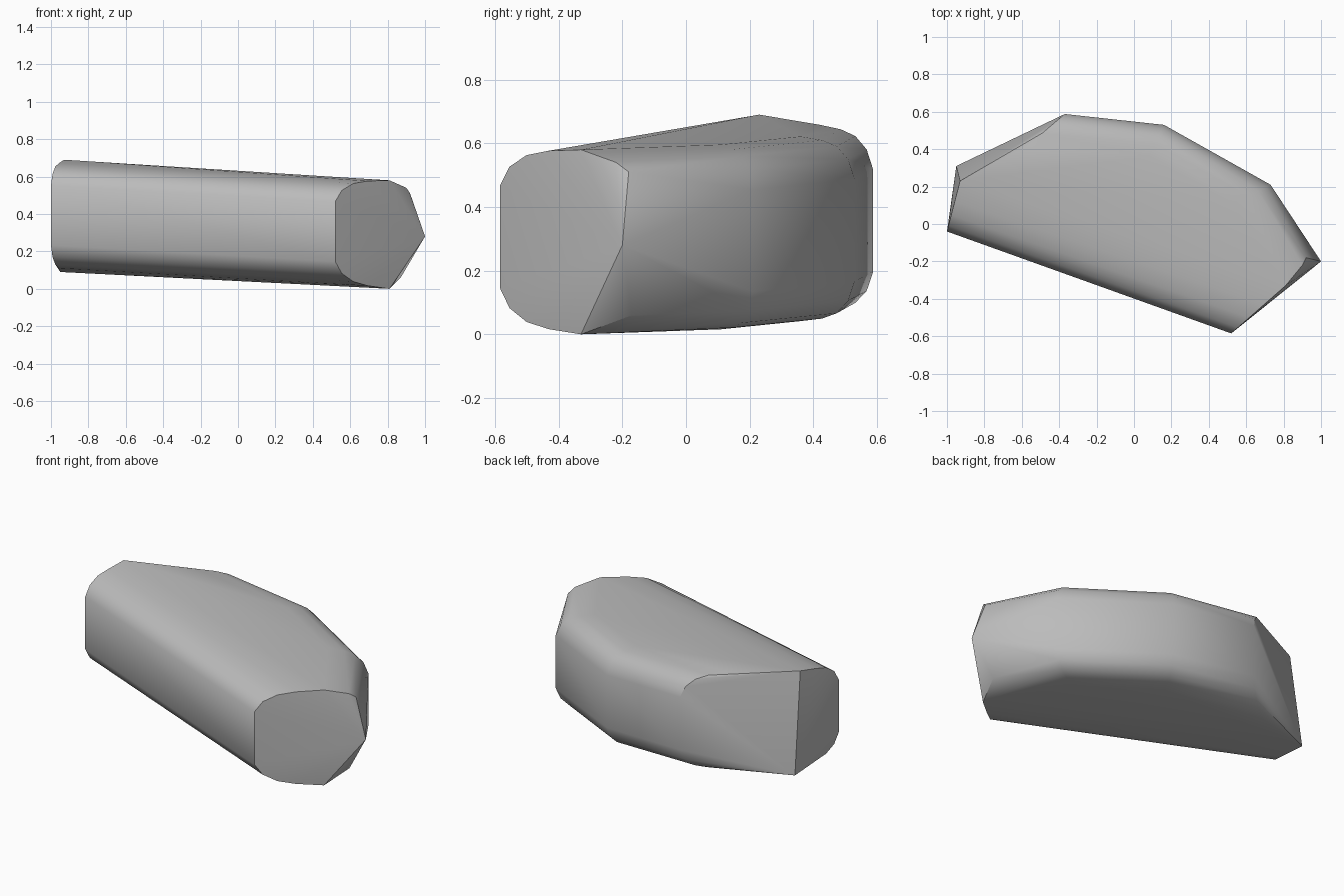
import bpy, bmesh, math

cube = bpy.data.objects.get("Cube")
if cube:
    bpy.data.objects.remove(cube, do_unlink=True)

grey = bpy.data.materials.new("plain grey")
grey.use_nodes = True
colour = (0.5, 0.5, 0.5, 1)
grey.diffuse_color = colour
grey.node_tree.nodes["Principled BSDF"].inputs["Base Color"].default_value = colour


def mid_height(x):
    """Height of the gently tilted middle plane."""
    return 0.336 - 0.057 * x


# Rounded rim: fraction of the inset, half thickness there
rim = [(0, 0.16), (0.12, 0.222), (0.33, 0.262), (0.6, 0.28), (1, 0.29)]

# Outline corners with the direction in which each rim rolls inward
corners = [
    ((-1, -0.04), (0.07, 0.27)),
    ((0.52, -0.585), (0.29, 0.255)),
    ((0.73, 0.21), (-0.2, -0.1)),
    ((0.16, 0.53), (-0.08, -0.17)),
    ((-0.37, 0.588), (-0.2, -0.17)),
]

# Pointed end and the chipped left end
points = [
    (1, -0.2, 0.28), (0.92, -0.18, 0.51), (0.9, -0.22, 0.54), (0.87, -0.17, 0.06),
    (-0.93, 0.23, 0.69), (-0.95, 0.31, 0.09),
]
for (x, y), (dx, dy) in corners:
    for t, half in rim:
        px, py = x + dx * t, y + dy * t
        for side in (-1, 1):
            points.append((px, py, max(0, mid_height(px) + side * half)))

# Faceted stone body as the hull of the rounded corners
bm = bmesh.new()
for p in points:
    bm.verts.new(p)
bmesh.ops.convex_hull(bm, input=bm.verts[:])
bmesh.ops.delete(bm, geom=[v for v in bm.verts if not v.link_faces], context="VERTS")
bmesh.ops.recalc_face_normals(bm, faces=bm.faces[:])
mesh = bpy.data.meshes.new("stone_body")
bm.to_mesh(mesh)
bm.free()
mesh.materials.append(grey)

body = bpy.data.objects.new("stone_body", mesh)
bpy.context.collection.objects.link(body)
bpy.ops.object.select_all(action="DESELECT")
body.select_set(True)
bpy.context.view_layer.objects.active = body
bpy.ops.object.shade_smooth_by_angle(angle=math.radians(32))
